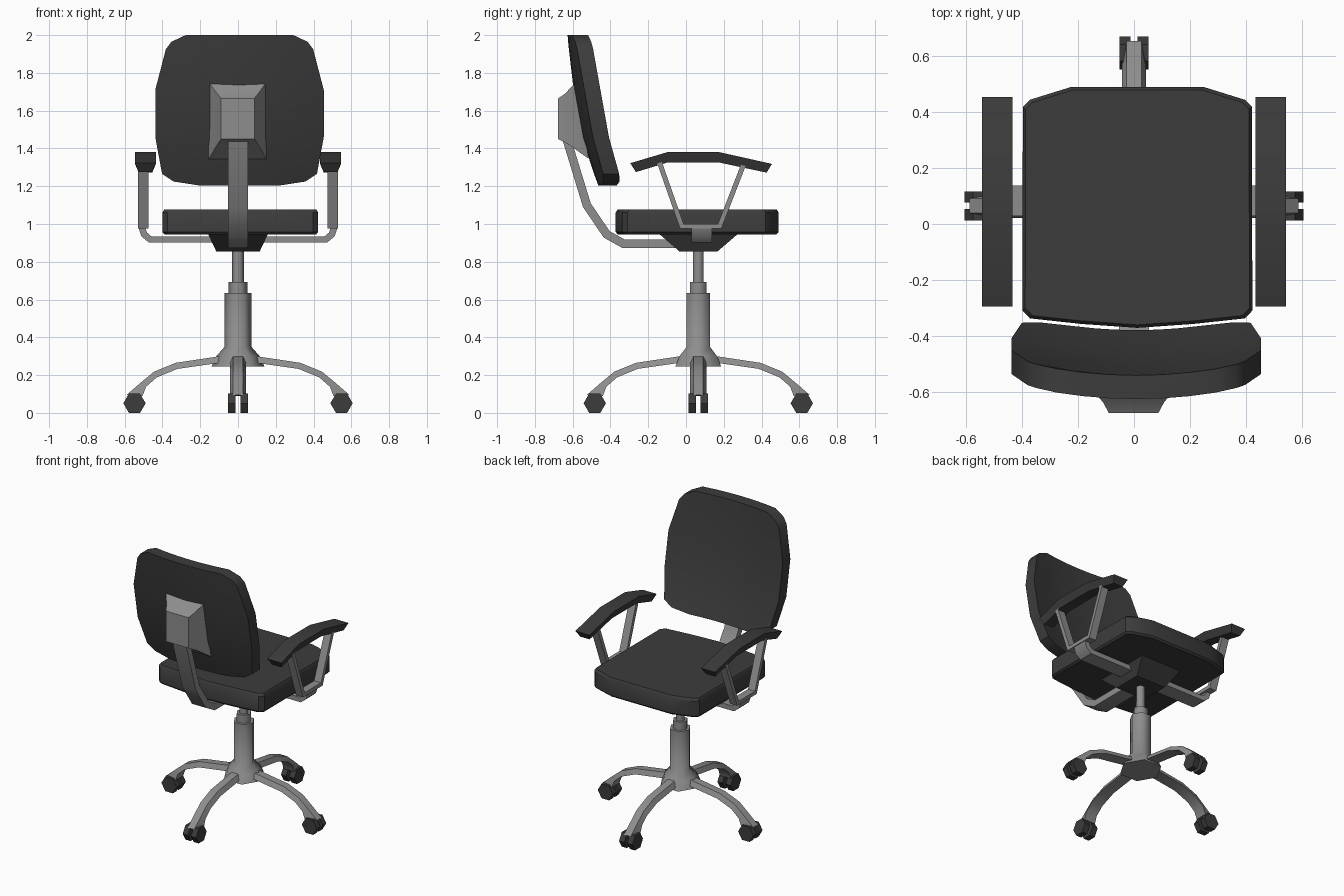
import bpy, bmesh, math
from mathutils import Vector, Matrix

if "Cube" in bpy.data.objects:
    bpy.data.objects.remove(bpy.data.objects["Cube"])

CY = 0.065  # y of the central column


def material(name, v):
    m = bpy.data.materials.new(name)
    m.diffuse_color = (v, v, v, 1)
    m.use_nodes = True
    m.node_tree.nodes["Principled BSDF"].inputs["Base Color"].default_value = m.diffuse_color
    return m


DARK = material("dark_fabric", 0.045)
METAL = material("grey_metal", 0.27)


def loft(name, rings, mat, smooth=35, matrix=None):
    """Skin equal-length closed rings and cap both ends."""
    bm = bmesh.new()
    vs = [[bm.verts.new(p) for p in r] for r in rings]
    n = len(rings[0])
    for a, b in zip(vs, vs[1:]):
        for i in range(n):
            j = (i + 1) % n
            bm.faces.new((a[i], a[j], b[j], b[i]))
    bm.faces.new(vs[0][::-1])
    bm.faces.new(vs[-1])
    if matrix:
        bm.transform(matrix)
    bmesh.ops.recalc_face_normals(bm, faces=bm.faces[:])
    me = bpy.data.meshes.new(name)
    bm.to_mesh(me)
    bm.free()
    me.materials.append(mat)
    ob = bpy.data.objects.new(name, me)
    bpy.context.collection.objects.link(ob)
    bpy.ops.object.select_all(action='DESELECT')
    ob.select_set(True)
    bpy.context.view_layer.objects.active = ob
    bpy.ops.object.shade_smooth_by_angle(angle=math.radians(smooth))
    return ob


def strip_edges(path, thick):
    """Mitred offset of a 2D path to both sides."""
    pts = [Vector(p) for p in path]
    dirs = [(b - a).normalized() for a, b in zip(pts, pts[1:])]
    out = []
    for i, p in enumerate(pts):
        d0, d1 = dirs[max(i - 1, 0)], dirs[min(i, len(dirs) - 1)]
        t = (d0 + d1).normalized()
        n = Vector((-t.y, t.x)) * (thick / 2 / max(t.dot(d0), 0.5))
        out.append((p + n, p - n))
    return out


def bar_yz(name, path, thick, x0, x1, mat):
    """Flat bar following a path in the side (y, z) plane."""
    loft(name, [[(x0, *a), (x1, *a), (x1, *b), (x0, *b)]
                for a, b in strip_edges(path, thick)], mat)


def rect(x0, x1, y0, y1, z):
    return [(x0, y0, z), (x1, y0, z), (x1, y1, z), (x0, y1, z)]


def hexagon(r, z):
    return [(r * math.cos(k * math.pi / 3), CY + r * math.sin(k * math.pi / 3), z)
            for k in range(6)]


# Seat cushion with softened rims
outline = [(-0.24, 0.49), (-0.385, 0.445), (-0.41, 0.42), (-0.412, -0.31),
           (-0.385, -0.338), (-0.2, -0.358), (0, -0.372)]
outline += [(-x, y) for x, y in outline[-2::-1]]


def seat_ring(z, s):
    return [(0.012 + x * s, 0.06 + (y - 0.06) * s, z) for x, y in outline]


loft("seat", [seat_ring(0.945, 0.975), seat_ring(0.957, 1),
              seat_ring(1.062, 1), seat_ring(1.078, 0.975)], DARK)

# Backrest: rows of (z, half width, rear y), bowed across its width
rows = [(2.0, 0.285, -0.627), (1.965, 0.36, -0.624), (1.925, 0.39, -0.62),
        (1.71, 0.446, -0.595), (1.46, 0.446, -0.55), (1.265, 0.41, -0.487),
        (1.225, 0.35, -0.472), (1.205, 0.22, -0.465)]
cols = [-1, -0.67, -0.33, 0, 0.33, 0.67, 1]
rings = []
for z, w, y in rows:
    bow = [(0.008 + w * t, y + 0.057 * (w * t / 0.446) ** 2, z) for t in cols]
    rings.append(bow + [(x, yy + 0.085, zz) for x, yy, zz in bow[::-1]])
loft("backrest", rings, DARK)

# Backrest mount: flared block behind the back
loft("backrest_mount", [
    [(-0.09, -0.677, 1.45), (0.087, -0.677, 1.45), (0.087, -0.677, 1.665), (-0.09, -0.677, 1.665)],
    [(-0.11, -0.62, 1.42), (0.107, -0.62, 1.42), (0.107, -0.64, 1.69), (-0.11, -0.64, 1.69)],
    [(-0.155, -0.515, 1.345), (0.15, -0.515, 1.345), (0.15, -0.585, 1.75), (-0.155, -0.585, 1.75)],
], METAL)

# Bent bar from under the seat up to the mount
bar_yz("backrest_bar", [(0.0, 0.896), (-0.33, 0.895), (-0.42, 0.945),
                        (-0.525, 1.10), (-0.635, 1.46)], 0.045, -0.054, 0.054, METAL)

# Tilt mechanism under the seat
loft("mechanism", [rect(-0.16, 0.16, -0.145, 0.278, 0.95),
                   rect(-0.115, 0.115, -0.035, 0.167, 0.855)], DARK, 20)

# Cross bar carrying the two arms
cross = [(-0.51, 0.985), (-0.497, 0.945), (-0.465, 0.918)]
cross += [(-x, z) for x, z in cross[::-1]]
loft("arm_cross_bar", [[(a.x, y0, a.y), (a.x, y1, a.y), (b.x, y1, b.y), (b.x, y0, b.y)]
                       for a, b in strip_edges(cross, 0.034)
                       for y0, y1 in [(0.028, 0.137)]], METAL)

# Arms: V-shaped strap and padded rest on each side
for side, s in (("left", -1), ("right", 1)):
    bar_yz(side + "_arm_strap", [(-0.14, 1.325), (-0.022, 0.988), (0.178, 0.988), (0.305, 1.315)],
           0.026, s * 0.475, s * 0.53, METAL)
    top = [(-0.295, 1.322), (-0.10, 1.38), (0.178, 1.38), (0.455, 1.318)]
    low = [(-0.265, 1.275), (-0.10, 1.325), (0.178, 1.325), (0.427, 1.272)]
    c = s * 0.49
    loft(side + "_armrest", [[(c - 0.055, *t), (c + 0.055, *t), (c + 0.036, *b), (c - 0.036, *b)]
                             for t, b in zip(top, low)], DARK)

# Hexagonal column and flared hub
loft("column", [hexagon(r, z) for r, z in [
    (0.14, 0.245), (0.115, 0.30), (0.071, 0.35), (0.071, 0.635), (0.05, 0.635),
    (0.05, 0.692), (0.031, 0.692), (0.031, 0.87)]], METAL, 62)

# Four curved legs with twin casters: top and underside as (radius, z)
leg_top = [(0.04, 0.31), (0.11, 0.298), (0.33, 0.265), (0.445, 0.218),
           (0.515, 0.16), (0.59, 0.095)]
leg_low = [(0.04, 0.268), (0.11, 0.263), (0.32, 0.233), (0.43, 0.188),
           (0.487, 0.138), (0.505, 0.09)]
for k in range(4):
    turn = Matrix.Translation((0, CY, 0)) @ Matrix.Rotation(k * math.pi / 2, 4, 'Z')
    loft(f"leg_{k + 1}", [[(b[0], -0.043, b[1]), (t[0], -0.026, t[1]),
                           (t[0], 0.026, t[1]), (b[0], 0.043, b[1])]
                          for t, b in zip(leg_top, leg_low)], METAL, 60, turn)
    for n, s in enumerate((-1, 1)):
        loft(f"caster_{k + 1}_{n + 1}",
             [[(0.548 + 0.059 * math.cos(a * math.pi / 3), y,
                0.051 + 0.059 * math.sin(a * math.pi / 3)) for a in range(6)]
              for y in (s * 0.012, s * 0.052)], DARK, 20, turn)
